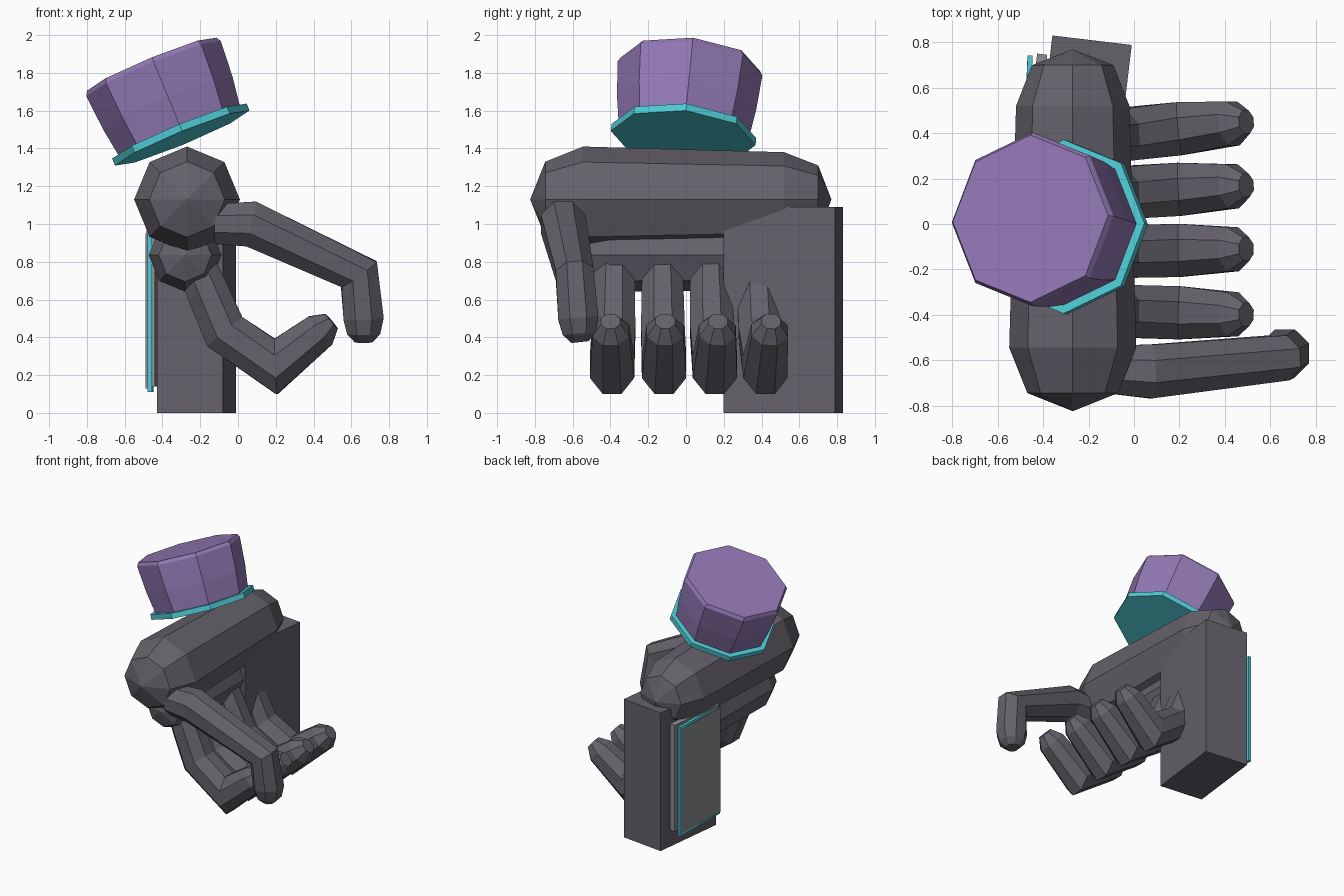
import bpy, bmesh, math
from mathutils import Vector, Matrix

if "Cube" in bpy.data.objects:
    bpy.data.objects.remove(bpy.data.objects["Cube"])


def mat(name, rgb):
    m = bpy.data.materials.new(name)
    m.diffuse_color = (*rgb, 1)
    m.use_nodes = True
    m.node_tree.nodes["Principled BSDF"].inputs["Base Color"].default_value = m.diffuse_color
    return m


DARK = mat("dark_grey", (0.13, 0.12, 0.145))
LIGHT = mat("mid_grey", (0.26, 0.27, 0.29))
PURPLE = mat("purple", (0.29, 0.19, 0.46))
CYAN = mat("cyan", (0.08, 0.6, 0.67))


def finish(bm, name, m):
    bmesh.ops.remove_doubles(bm, verts=bm.verts, dist=1e-4)
    bmesh.ops.recalc_face_normals(bm, faces=bm.faces)
    me = bpy.data.meshes.new(name)
    bm.to_mesh(me)
    bm.free()
    me.materials.append(m)
    ob = bpy.data.objects.new(name, me)
    bpy.context.collection.objects.link(ob)
    return ob


def tube(name, path, radii, m, ref=(0, 1, 0), half_turn=True, n=8):
    """Eight-sided tube with mitred bends and capped ends."""
    p = [Vector(q) for q in path]
    bm = bmesh.new()
    rings = []
    for i, c in enumerate(p):
        a = (c - p[max(i - 1, 0)]).normalized()
        b = (p[min(i + 1, len(p) - 1)] - c).normalized()
        t = (a + b).normalized()
        miter = 1 / max(t.dot(b if b.length else a), 0.6)
        u = Vector(ref)
        u = (u - t * u.dot(t)).normalized()
        v = t.cross(u)
        ring = []
        for k in range(n):
            w = 2 * math.pi * (k + (0.5 if half_turn else 0)) / n
            ring.append(bm.verts.new(c + radii[i] * (u * math.cos(w) + v * math.sin(w) * miter)))
        rings.append(ring)
    for r, s in zip(rings, rings[1:]):
        for k in range(n):
            bm.faces.new((r[k], r[(k + 1) % n], s[(k + 1) % n], s[k]))
    bm.faces.new(rings[0])
    bm.faces.new(rings[-1])
    return finish(bm, name, m)


def box(name, center, size, angle, m):
    bm = bmesh.new()
    bmesh.ops.create_cube(bm, size=1)
    bmesh.ops.scale(bm, vec=size, verts=bm.verts)
    bmesh.ops.rotate(bm, matrix=Matrix.Rotation(math.radians(angle), 3, 'Z'), verts=bm.verts)
    bmesh.ops.translate(bm, vec=center, verts=bm.verts)
    return finish(bm, name, m)


# Tilted wrist cuff and its glowing rim
base = Vector((-0.295, -0.015, 1.455))
axis = Vector((-0.38, 0.09, 0.92)).normalized()
tube("cuff_rim", [base, base + axis * 0.04], [0.385, 0.385], CYAN, (1, 0, 0), False)
tube("wrist_cuff", [base + axis * d for d in (0.03, 0.2, 0.4, 0.425)],
     [0.345, 0.37, 0.385, 0.37], PURPLE, (1, 0, 0), False)

# Palm: a big upper bar and a thinner knuckle bar
tube("palm", [(-0.27, y, 1.13) for y in (-0.825, -0.745, -0.545, 0.52, 0.70, 0.77)],
     [0, 0.2, 0.28, 0.25, 0.18, 0], DARK, (0, 0, 1), False)
tube("knuckle_bar", [(-0.28, y, 0.835) for y in (-0.58, -0.53, -0.4, 0.42, 0.54, 0.6)],
     [0, 0.14, 0.193, 0.185, 0.13, 0], DARK, (0, 0, 1), False)

# Four curled fingers
curl = [(-0.22, 0.78), (-0.165, 0.65), (-0.07, 0.43), (0.2, 0.245), (0.435, 0.435), (0.495, 0.485)]
for i, (y0, y1) in enumerate([(-0.38, -0.40), (-0.125, -0.11), (0.13, 0.17), (0.38, 0.45)]):
    path = [(x, y0 + (y1 - y0) * (x + 0.2) / 0.7, z) for x, z in curl]
    tube(f"finger_{i + 1}", path, [0.11, 0.12, 0.125, 0.127, 0.105, 0.055], DARK)

# Thumb
tube("thumb", [(-0.12, -0.64, 1.0), (0.07, -0.65, 1.0), (0.64, -0.59, 0.735),
               (0.665, -0.57, 0.5), (0.665, -0.565, 0.42), (0.665, -0.56, 0.375)],
     [0.115, 0.128, 0.108, 0.115, 0.095, 0.05], DARK)

# Upright block with layered side panel
box("block", (-0.22, 0.515, 0.545), (0.352, 0.594, 1.09), -6.8, DARK)
box("panel_backing", (-0.433, 0.51, 0.56), (0.045, 0.48, 0.84), -6.8, LIGHT)
box("panel_glow", (-0.463, 0.5, 0.54), (0.022, 0.485, 0.86), -1, CYAN)
box("panel_face", (-0.474, 0.5, 0.54), (0.012, 0.465, 0.82), -2.5, LIGHT)
